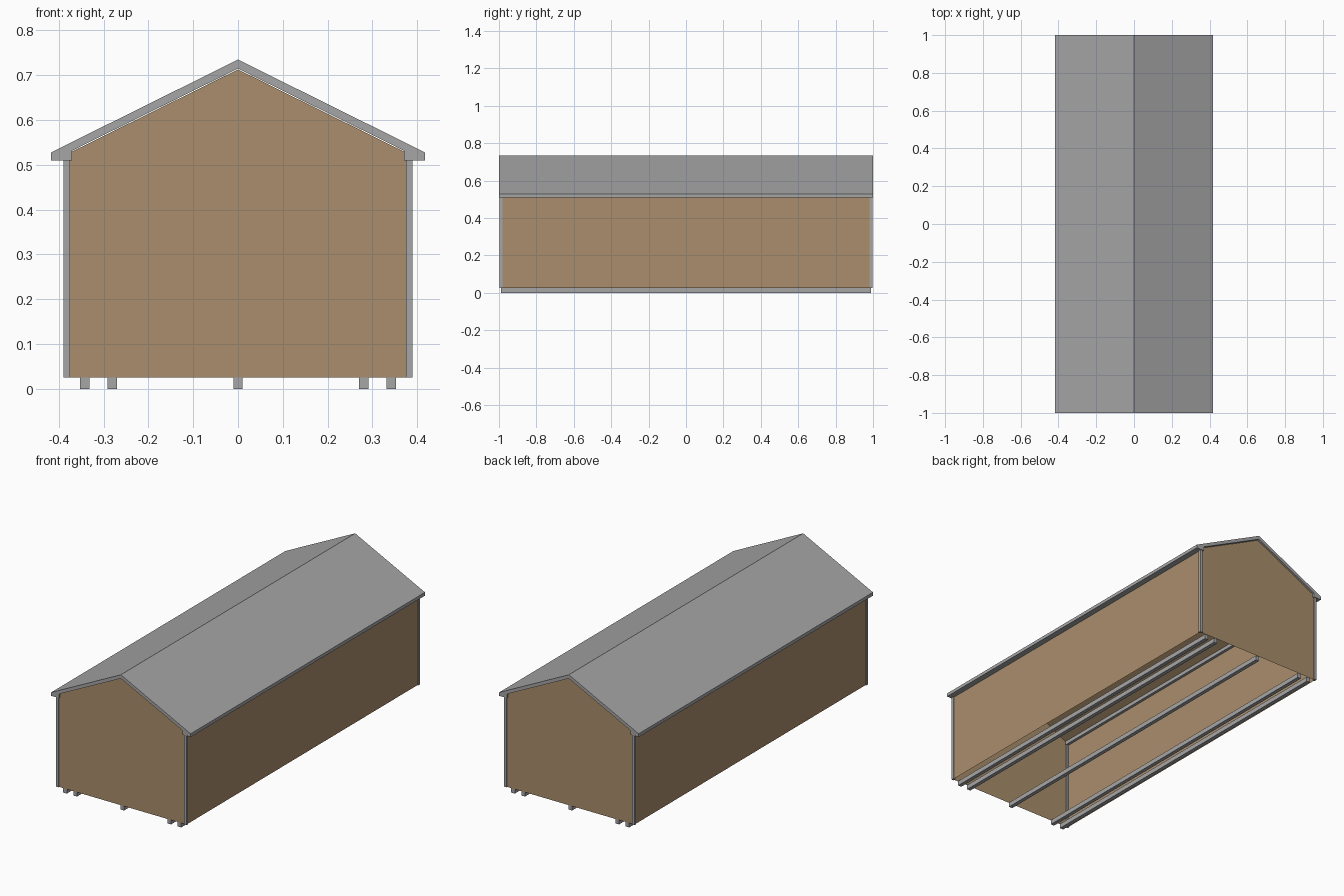
import bpy, bmesh

if "Cube" in bpy.data.objects:
    bpy.data.objects.remove(bpy.data.objects["Cube"])


def material(name, rgb):
    m = bpy.data.materials.new(name)
    m.diffuse_color = (*rgb, 1)
    m.use_nodes = True
    m.node_tree.nodes["Principled BSDF"].inputs["Base Color"].default_value = m.diffuse_color
    return m


grey = material("grey_metal", (0.38, 0.38, 0.385))
brown = material("tan_siding", (0.40, 0.27, 0.15))


def finish(bm, name, mat):
    bmesh.ops.recalc_face_normals(bm, faces=bm.faces)
    me = bpy.data.meshes.new(name)
    bm.to_mesh(me)
    bm.free()
    me.materials.append(mat)
    ob = bpy.data.objects.new(name, me)
    bpy.context.collection.objects.link(ob)
    return ob


def prism(name, half_profile, y, mat, open_bottom=False):
    """Mirror a half profile (x, z) about x = 0 and extrude it from -y to y."""
    pts = half_profile + [(-x, z) for x, z in reversed(half_profile) if x > 0]
    bm = bmesh.new()
    face = bm.faces.new([bm.verts.new((x, -y, z)) for x, z in pts])
    ext = bmesh.ops.extrude_face_region(bm, geom=[face], use_keep_orig=True)
    for v in ext["geom"]:
        if isinstance(v, bmesh.types.BMVert):
            v.co.y = y
    bmesh.ops.recalc_face_normals(bm, faces=bm.faces)
    if open_bottom:
        low = min(z for _, z in pts)
        floor = [f for f in bm.faces if all(abs(v.co.z - low) < 1e-5 for v in f.verts)]
        bmesh.ops.delete(bm, geom=floor, context='FACES_ONLY')
    return finish(bm, name, mat)


def box(name, x0, x1, y0, y1, z0, z1, mat):
    bm = bmesh.new()
    bmesh.ops.create_cube(bm, size=1)
    for v in bm.verts:
        v.co = (x1 if v.co.x > 0 else x0,
                y1 if v.co.y > 0 else y0,
                z1 if v.co.z > 0 else z0)
    return finish(bm, name, mat)


# Walls and ceiling lining, open underneath
prism("walls", [(0, 0.713), (0.385, 0.5225), (0.385, 0.025)], 0.99, brown, True)

# Roof: gabled sheet with thick eaves; the half profile runs inner ridge,
# inner eave, outer eave, outer ridge, and is mirrored by a second half
bm = bmesh.new()
outer = [(0.37, 0.51), (0.417, 0.51), (0.417, 0.528), (0, 0.735)]
inner = [(0, 0.715), (0.37, 0.532)]
pts = (outer + [(-x, z) for x, z in reversed(outer[:-1])]
       + [(-0.37, 0.532)] + inner)
rings = [[bm.verts.new((x, y, z)) for x, z in pts] for y in (-1, 1)]
for ring in rings:
    bm.faces.new(ring)
for i in range(len(pts)):
    j = (i + 1) % len(pts)
    bm.faces.new((rings[0][i], rings[0][j], rings[1][j], rings[1][i]))
finish(bm, "roof", grey)

# Corner trim posts
for sx, side in ((-1, "left"), (1, "right")):
    for sy, end in ((-1, "front"), (1, "back")):
        xs = sorted((sx * 0.375, sx * 0.39))
        ys = sorted((sy * 0.982, sy * 0.996))
        box(f"corner_trim_{end}_{side}", *xs, *ys, 0.025, 0.512, grey)

# Skids under the building
for i, x in enumerate((-0.342, -0.281, 0, 0.281, 0.342)):
    box(f"skid_{i + 1}", x - 0.0105, x + 0.0105, -0.988, 0.988, 0, 0.025, grey)
